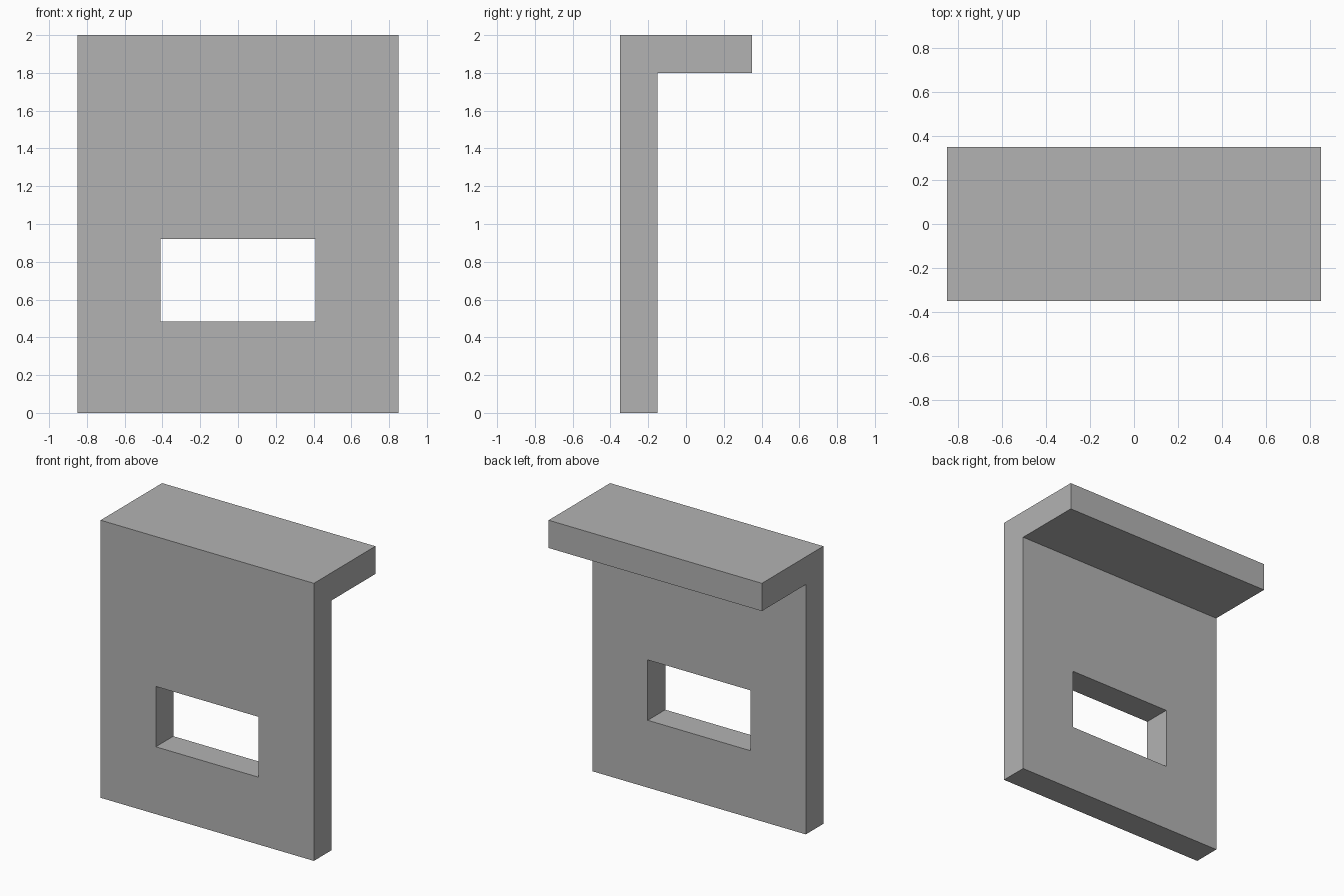
import bpy
import bmesh

cube = bpy.data.objects.get("Cube")
if cube:
    bpy.data.objects.remove(cube, do_unlink=True)

GREY = (0.45, 0.45, 0.45, 1)
grey = bpy.data.materials.new("plain grey")
grey.use_nodes = True
grey.diffuse_color = GREY
grey.node_tree.nodes["Principled BSDF"].inputs["Base Color"].default_value = GREY


def extruded_profile(name, profile, half_width):
    """Sweep a closed (y, z) profile along x, centred on x = 0."""
    bm = bmesh.new()
    face = bm.faces.new([bm.verts.new((-half_width, y, z)) for y, z in profile])
    swept = bmesh.ops.extrude_face_region(bm, geom=[face], use_keep_orig=True)
    moved = [v for v in swept["geom"] if isinstance(v, bmesh.types.BMVert)]
    bmesh.ops.translate(bm, verts=moved, vec=(2 * half_width, 0, 0))
    bmesh.ops.recalc_face_normals(bm, faces=bm.faces)
    mesh = bpy.data.meshes.new(name)
    bm.to_mesh(mesh)
    bm.free()
    mesh.materials.append(grey)
    obj = bpy.data.objects.new(name, mesh)
    bpy.context.collection.objects.link(obj)
    return obj


# Upright wall and top ledge as one L-shaped solid
FRONT, INNER, BACK = -0.35, -0.15, 0.35
TOP, LEDGE = 2.0, 1.8
panel = extruded_profile(
    "wall_with_ledge",
    [(FRONT, 0), (INNER, 0), (INNER, LEDGE), (BACK, LEDGE), (BACK, TOP), (FRONT, TOP)],
    0.85)

# Rectangular opening through the wall
SILL, HEAD = 0.485, 0.92
cutter = extruded_profile(
    "opening_cutter",
    [(FRONT - 0.1, SILL), (INNER + 0.1, SILL), (INNER + 0.1, HEAD), (FRONT - 0.1, HEAD)],
    0.41)
cutter.hide_render = True

cut = panel.modifiers.new("opening", "BOOLEAN")
cut.operation = "DIFFERENCE"
cut.solver = "EXACT"
cut.object = cutter
bpy.context.view_layer.objects.active = panel
bpy.ops.object.modifier_apply(modifier=cut.name)
bpy.data.objects.remove(cutter, do_unlink=True)
